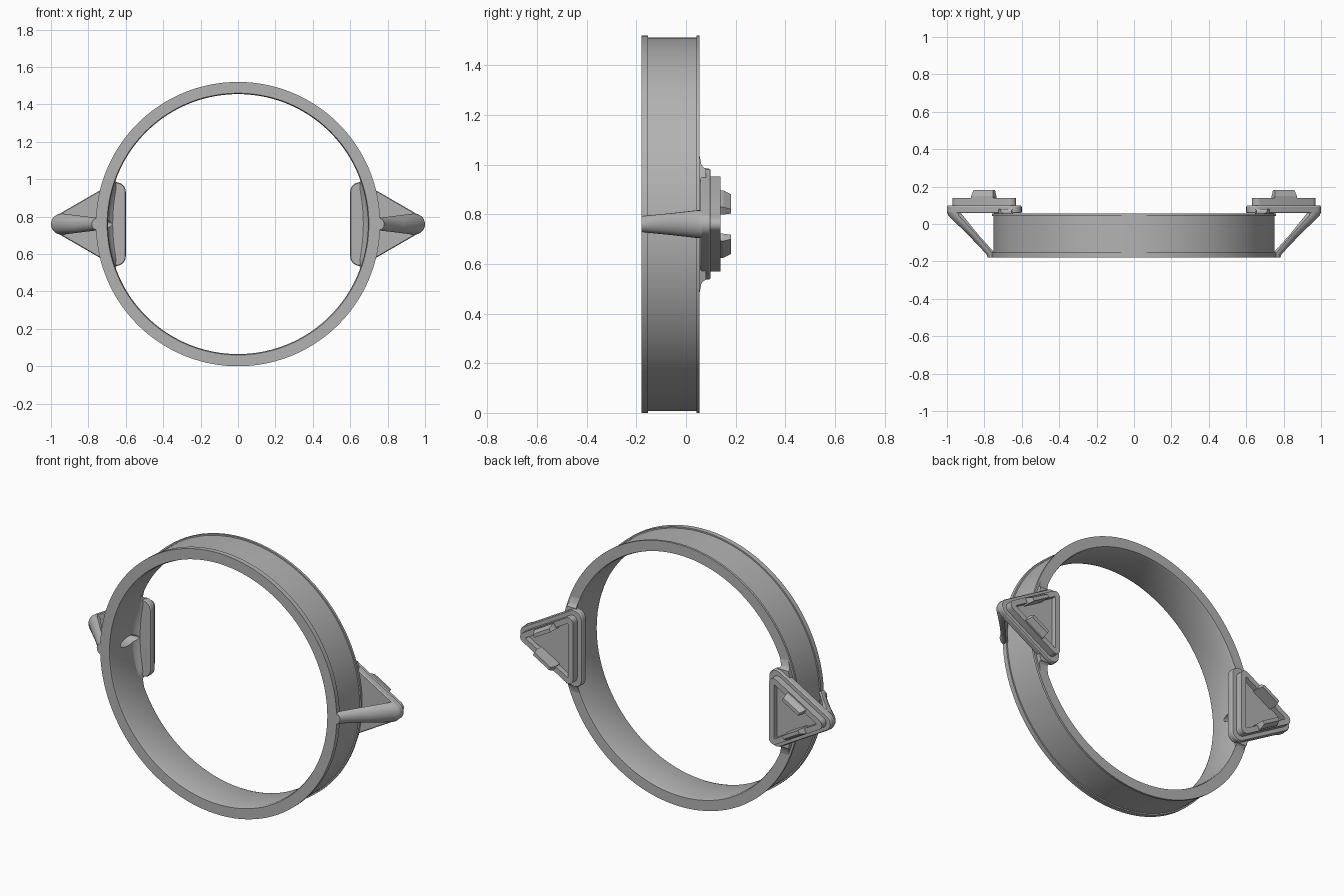
import bpy, bmesh, math
from mathutils import Vector

if "Cube" in bpy.data.objects:
    bpy.data.objects.remove(bpy.data.objects["Cube"])

CZ = 0.76  # height of the ring's centre

grey = bpy.data.materials.new("plain_grey")
grey.use_nodes = True
grey.diffuse_color = (0.45, 0.45, 0.45, 1)
grey.node_tree.nodes["Principled BSDF"].inputs["Base Color"].default_value = (0.45, 0.45, 0.45, 1)


def loft(name, sections, side=1, closed=False):
    """Skin equal-length sections; cap the ends, or join last to first if closed."""
    bm = bmesh.new()
    rows = [[bm.verts.new((side * x, y, z + CZ)) for x, y, z in s] for s in sections]
    n = len(rows[0])
    pairs = list(zip(rows, rows[1:])) + ([(rows[-1], rows[0])] if closed else [])
    for a, b in pairs:
        for i in range(n):
            j = (i + 1) % n
            bm.faces.new((a[i], a[j], b[j], b[i]))
    if not closed:
        bm.faces.new(rows[0])
        bm.faces.new(rows[-1])
    bmesh.ops.recalc_face_normals(bm, faces=bm.faces)
    mesh = bpy.data.meshes.new(name)
    bm.to_mesh(mesh)
    bm.free()
    mesh.materials.append(grey)
    ob = bpy.data.objects.new(name, mesh)
    bpy.context.collection.objects.link(ob)
    return ob


def smooth(ob):
    bpy.ops.object.select_all(action='DESELECT')
    ob.select_set(True)
    bpy.context.view_layer.objects.active = ob
    bpy.ops.object.shade_smooth_by_angle(angle=math.radians(30))


def triangle(cx, a, r, y, steps=8):
    """Rounded triangle pointing outward: inradius a, corner radius r."""
    pts = []
    for corner in (0, 120, 240):
        c = math.radians(corner)
        for i in range(steps + 1):
            t = math.radians(corner - 60 + 120 * i / steps)
            pts.append((cx + 2 * (a - r) * math.cos(c) + r * math.cos(t), y,
                        2 * (a - r) * math.sin(c) + r * math.sin(t)))
    return pts


def flare_section(t, steps=24):
    """Slice of the blend between ring wall and base plate."""
    y = 0.005 + 0.075 * t
    k = 1 - math.sqrt(1 - t * t)
    u = min(1, max(0, (y - 0.055) / 0.025))
    half = 0.275 - 0.05 * math.sqrt(1 - (1 - u) ** 2)
    inner, outer = [], []
    for i in range(steps + 1):
        z = half * (2 * i / steps - 1)
        arc = math.sqrt(0.699 ** 2 - z * z)
        goal = 0.65 - math.sqrt(max(0, 0.05 ** 2 - max(0, abs(z) - 0.173) ** 2))
        inner.append((arc + (min(arc, goal) - arc) * k, y, z))
        outer.append((math.sqrt(0.748 ** 2 - z * z), y, z))
    return inner + outer[::-1]


def strut_section(y, x_in, x_out, half, steps=12):
    """Flat on the inside, rounded on the outside."""
    mid = x_out - min(half, 0.8 * (x_out - x_in))
    arc = [(mid + (x_out - mid) * math.cos(t), y, half * math.sin(t))
           for t in (math.pi * (i / steps - 0.5) for i in range(steps + 1))]
    return arc + [(x_in, y, half * 0.8), (x_in, y, -half * 0.8)]


# Ring with a thin raised band on both rims
profile = [(0.70, -0.18), (0.76, -0.18), (0.76, -0.152), (0.752, -0.152), (0.752, 0.042),
           (0.76, 0.042), (0.76, 0.055), (0.70, 0.055), (0.695, 0.04), (0.695, -0.165)]
turns = [2 * math.pi * i / 144 for i in range(144)]
ring = loft("ring", [[(r * math.cos(t), y, r * math.sin(t)) for r, y in profile]
                     for t in turns], closed=True)

flares = {}
for side, word in ((1, "left"), (-1, "right")):
    # Curved blend from the ring into the bracket
    flares[word] = loft(word + "_flare", [flare_section(i / 12) for i in range(13)], side)

    # Triangular base plate
    smooth(loft(word + "_base_plate", [
        triangle(0.75, 0.146, 0.046, 0.058), triangle(0.75, 0.15, 0.05, 0.064),
        triangle(0.75, 0.15, 0.05, 0.092), triangle(0.75, 0.146, 0.046, 0.098)], side))

    # Smaller raised triangle with a sunken centre
    smooth(loft(word + "_socket", [
        triangle(0.753, 0.1233, 0.03, 0.09), triangle(0.753, 0.1233, 0.03, 0.138),
        triangle(0.753, 0.092, 0.004, 0.138), triangle(0.753, 0.092, 0.004, 0.108)], side))

    # Slanted strut from the ring's front rim to the bracket's tip
    smooth(loft(word + "_strut", [
        strut_section(-0.18, 0.735, 0.782, 0.032), strut_section(-0.16, 0.74, 0.79, 0.034),
        strut_section(-0.06, 0.83, 0.885, 0.044), strut_section(0.045, 0.915, 0.993, 0.056),
        strut_section(0.064, 0.93, 1.0, 0.056)], side))

    # Two tapered clips on the slanted edges
    for up, place in ((1, "upper"), (-1, "lower")):
        out = Vector((0.5, 0, up * 0.866))
        along = Vector((0.866, 0, -up * 0.5))
        rows = []
        for y, length, low, high in ((0.105, 0.068, 0.084, 0.118), (0.15, 0.068, 0.084, 0.118),
                                     (0.182, 0.06, 0.084, 0.104)):
            rows.append([Vector((0.753, y, 0)) + along * (e * length) + out * d
                         for e, d in ((-1, low), (1, low), (1, high), (-1, high))])
        loft(word + "_" + place + "_clip", rows, side)

# Oval hole through the right side of the ring
cutter = loft("hole_cutter", [[(x, -0.015 + 0.07 * math.cos(t), 0.026 * math.sin(t))
                               for t in (2 * math.pi * i / 32 for i in range(32))]
                              for x in (0.6, 0.8)], -1)
for ob in (ring, flares["right"]):
    mod = ob.modifiers.new("hole", 'BOOLEAN')
    mod.operation = 'DIFFERENCE'
    mod.solver = 'EXACT'
    mod.object = cutter
    bpy.context.view_layer.objects.active = ob
    bpy.ops.object.modifier_apply(modifier=mod.name)
bpy.data.objects.remove(cutter)

for ob in (ring, *flares.values()):
    smooth(ob)
